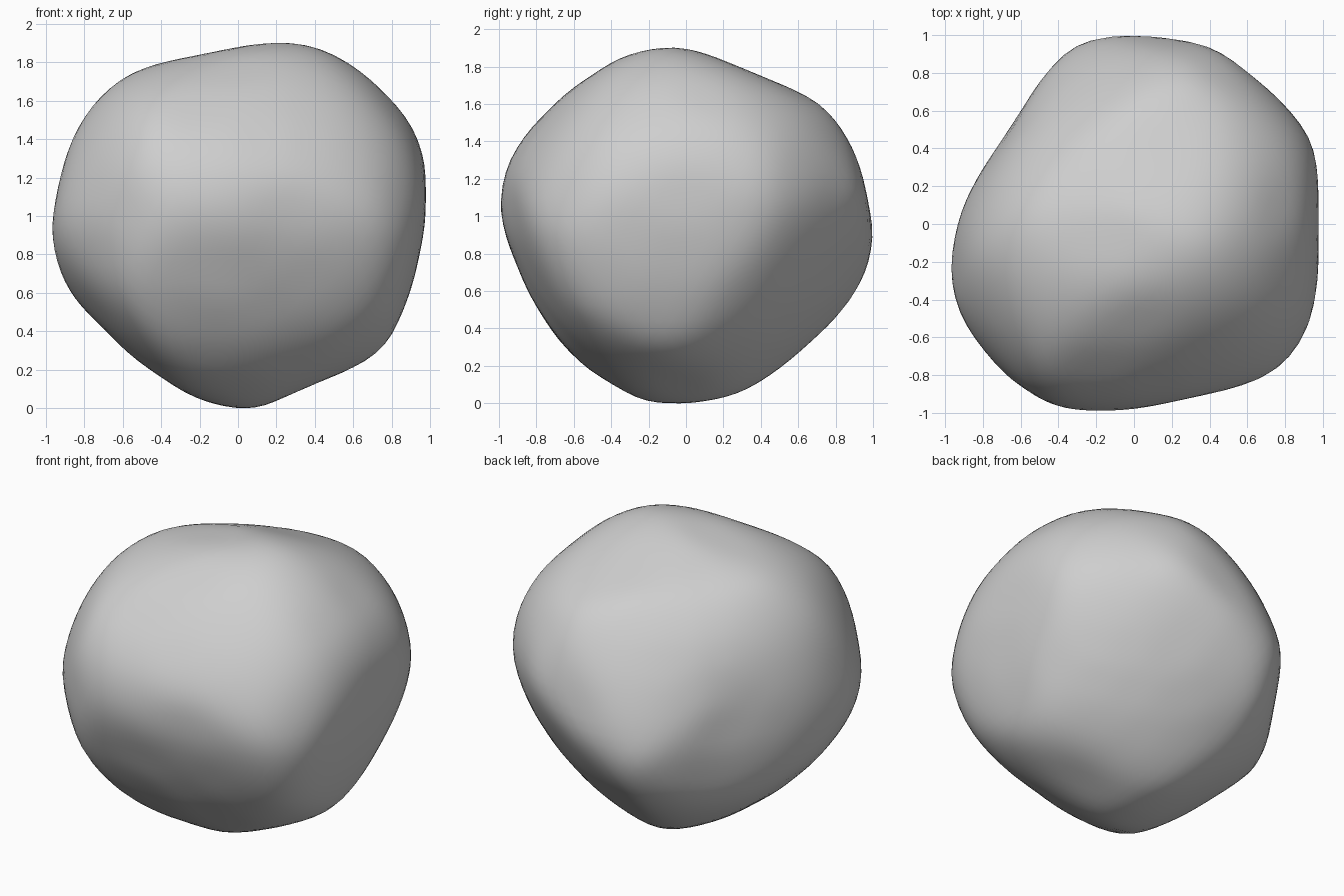
import bpy
import bmesh
import math
from mathutils import Vector

default_cube = bpy.data.objects.get("Cube")
if default_cube:
    bpy.data.objects.remove(default_cube, do_unlink=True)

CUTS_PER_OUTLINE = 32
MEAN_REACH = .97
WEAR_ALLOWANCE = 1.008     # stone left on for the final smoothing

# Outlines of the boulder, drawn around its middle (across, up)
front = [(.17, .95), (.31, .95), (.44, .91), (.56, .85), (.73, .72), (.88, .54),
         (.95, .39), (.97, .22), (.95, -.09), (.91, -.27), (.8, -.57), (.74, -.66),
         (.61, -.75), (.12, -.95), (-.15, -.92), (-.39, -.79), (-.59, -.63),
         (-.78, -.45), (-.9, -.3), (-.97, -.04), (-.9, .35), (-.76, .62),
         (-.64, .73), (-.54, .8), (-.41, .84)]

side = [(-.12, .95), (.07, .93), (.7, .66), (.77, .59), (.85, .48), (.93, .31),
        (1, -.06), (.96, -.25), (.89, -.38), (.79, -.51), (.44, -.81), (.3, -.9),
        (0, -.96), (-.17, -.95), (-.35, -.89), (-.51, -.78), (-.7, -.58),
        (-.9, -.21), (-.97, -.05), (-1, .1), (-.94, .35), (-.71, .63),
        (-.51, .79), (-.33, .9)]

plan = [(0, 1), (.17, 1), (.31, .98), (.45, .93), (.57, .86), (.83, .61),
        (.93, .46), (.97, .32), (.94, -.5), (.85, -.68), (.75, -.79), (.6, -.86),
        (.14, -.96), (-.2, -.99), (-.43, -.96), (-.6, -.85), (-.8, -.68),
        (-.89, -.55), (-.95, -.38), (-.97, -.2), (-.89, .13), (-.79, .33),
        (-.42, .87), (-.35, .93), (-.23, .98)]

front_diagonal = [(-.32, .9), (-.55, .82), (-.68, .72), (-.81, .6), (-.92, .43),
                  (-1, .25), (-1.05, -.02), (-.97, -.39), (-.88, -.51),
                  (-.62, -.73), (-.42, -.83), (-.07, -.94), (.06, -.94),
                  (.32, -.91), (.42, -.88), (.56, -.79), (.69, -.63),
                  (.98, -.12), (1.01, .12), (.97, .35), (.81, .62), (.66, .75),
                  (.52, .81)]

back_diagonal = [(-.14, 1.01), (-.3, .98), (-.46, .91), (-.79, .68), (-.89, .56),
                 (-.97, .41), (-1.01, .17), (-.97, -.06), (-.81, -.36),
                 (-.66, -.57), (-.49, -.74), (-.29, -.87), (-.13, -.91),
                 (.04, -.89), (.33, -.8), (.54, -.7), (.75, -.54), (.9, -.39),
                 (1, -.21), (1.05, .05), (1.03, .28), (.95, .51), (.78, .69),
                 (.51, .83), (.1, .98)]

under_diagonal = [(-.11, .96), (-.3, .95), (-.46, .91), (-.62, .82), (-.77, .68),
                  (-.92, .51), (-1.02, .3), (-1.09, -.01), (-1.01, -.29),
                  (-.86, -.49), (-.59, -.7), (-.28, -.88), (-.03, -.95),
                  (.09, -.93), (.36, -.82), (.65, -.61), (.74, -.51), (.79, -.4),
                  (.87, .11), (.77, .39), (.56, .68), (.43, .81), (.3, .88)]


def outline_cuts(outline, turn, tilt):
    """Flat cuts touching an outline that is turned about z and then tilted."""
    turn, tilt = math.radians(turn), math.radians(tilt)
    across = Vector((math.cos(turn), math.sin(turn), 0))
    facing = Vector((math.sin(turn), -math.cos(turn), 0))
    up = Vector((0, 0, math.cos(tilt))) - facing * math.sin(tilt)
    cuts = []
    for step in range(CUTS_PER_OUTLINE):
        angle = math.tau * step / CUTS_PER_OUTLINE
        c, s = math.cos(angle), math.sin(angle)
        reach = max(c * u + s * v for u, v in outline)
        cuts.append((across * c + up * s, reach))
    return cuts


def likeness(a, b):
    """How strongly two cut directions share their reach."""
    gap = 2 * (a - b).length
    return (1 + gap) * math.exp(-gap)


def solve(rows):
    """Solve a symmetric system whose rows end in the wanted value."""
    size = len(rows)
    for i in range(size):
        for j in range(i + 1, size):
            share = rows[j][i] / rows[i][i]
            rows[j][i:] = [b - share * a for a, b in zip(rows[i][i:], rows[j][i:])]
    result = [0] * size
    for i in reversed(range(size)):
        known = sum(rows[i][j] * result[j] for j in range(i + 1, size))
        result[i] = (rows[i][size] - known) / rows[i][i]
    return result


def spread_cuts(cuts):
    """Blend the outline cuts into even cuts all around the ball."""
    rows = [[likeness(a, b) + (.005 if i == j else 0)
             for j, (b, _) in enumerate(cuts)] + [reach - MEAN_REACH]
            for i, (a, reach) in enumerate(cuts)]
    weights = solve(rows)
    ball = bmesh.new()
    bmesh.ops.create_icosphere(ball, subdivisions=4, radius=1)
    normals = [vert.co.normalized() for vert in ball.verts]
    ball.free()
    return [(n, MEAN_REACH + sum(w * likeness(n, b)
                                 for w, (b, _) in zip(weights, cuts)))
            for n in normals]


def carve(bm, cuts):
    """Pull every point of the ball in to the nearest cut."""
    for vert in bm.verts:
        ray = vert.co.normalized()
        nearest = min(reach / normal.dot(ray) for normal, reach in cuts
                      if normal.dot(ray) > .3)
        vert.co = ray * nearest * WEAR_ALLOWANCE


def hollow(bm, direction, depth, width):
    """Press a shallow, soft hollow into one side."""
    direction = Vector(direction).normalized()
    for vert in bm.verts:
        gap = (vert.co.normalized() - direction).length / width
        vert.co -= direction * depth * math.exp(-gap * gap)


# Boulder: a ball carved by flat cuts, hollowed a little, then worn smooth
drawn_cuts = (outline_cuts(front, 0, 0) + outline_cuts(side, 90, 0)
              + outline_cuts(plan, 0, 90) + outline_cuts(front_diagonal, 45, 30)
              + outline_cuts(back_diagonal, 225, 30)
              + outline_cuts(under_diagonal, 140, -25))

bm = bmesh.new()
bmesh.ops.create_icosphere(bm, subdivisions=5, radius=1)
carve(bm, drawn_cuts + spread_cuts(drawn_cuts))
hollow(bm, (.3, -.85, -.2), .03, .4)      # front
hollow(bm, (-.8, .57, .15), .03, .35)     # back right
hollow(bm, (.42, 0, -.88), .02, .3)       # underside
hollow(bm, (-.25, .35, .87), .015, .3)    # top
for _ in range(3):
    bmesh.ops.smooth_vert(bm, verts=bm.verts, factor=.5, use_axis_x=True,
                          use_axis_y=True, use_axis_z=True)
lowest = min(vert.co.z for vert in bm.verts)
bmesh.ops.translate(bm, verts=bm.verts, vec=(0, 0, -lowest))
for face in bm.faces:
    face.smooth = True

mesh = bpy.data.meshes.new("boulder")
bm.to_mesh(mesh)
bm.free()
boulder = bpy.data.objects.new("boulder", mesh)
bpy.context.collection.objects.link(boulder)

# Plain grey stone
stone = bpy.data.materials.new("grey stone")
stone.use_nodes = True
grey = (.62, .62, .62, 1)
stone.diffuse_color = grey
for node in stone.node_tree.nodes:
    if node.type == "BSDF_PRINCIPLED":
        node.inputs["Base Color"].default_value = grey
mesh.materials.append(stone)
